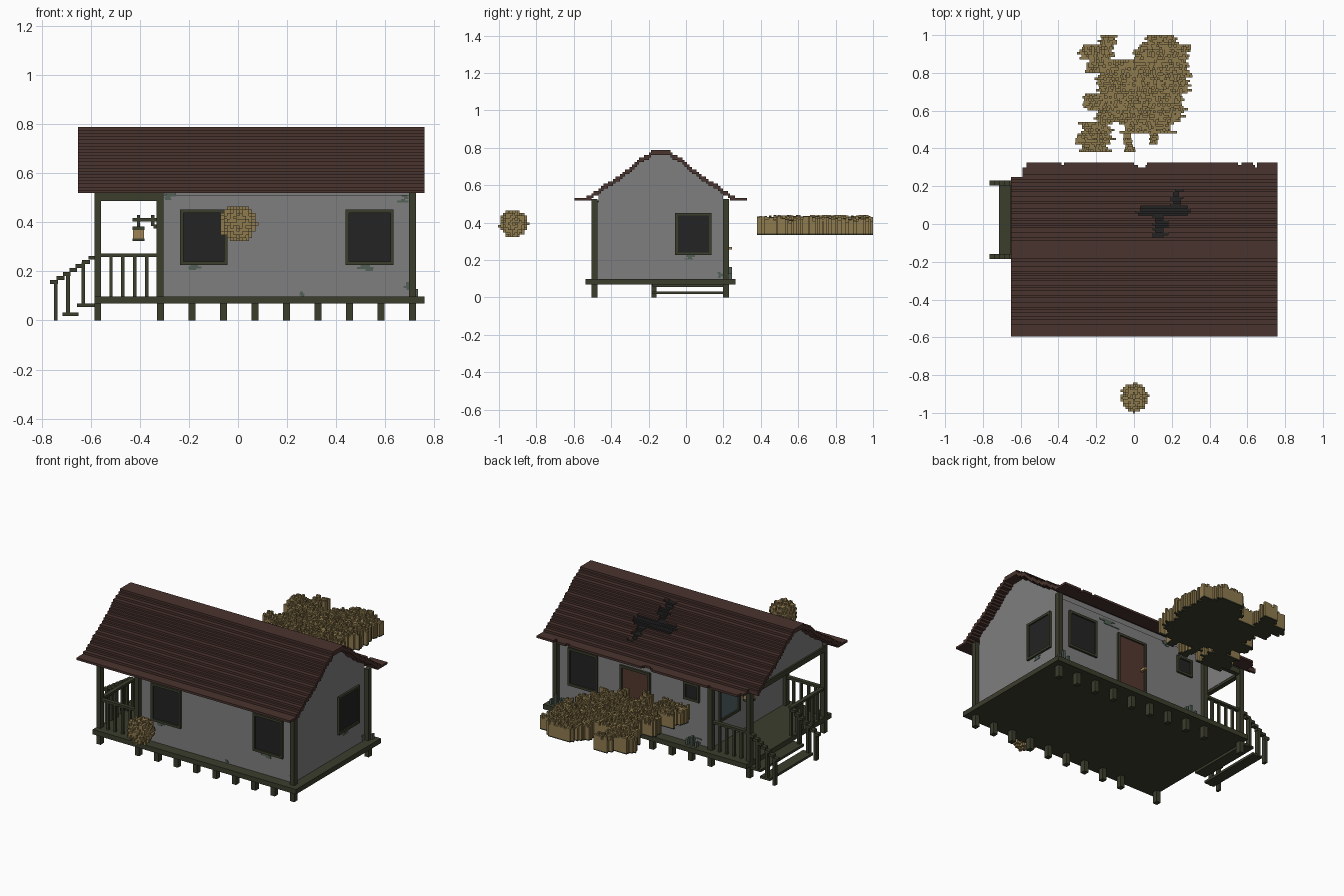
import bpy, bmesh, math, random
from mathutils import Matrix, Vector

if "Cube" in bpy.data.objects:
    bpy.data.objects.remove(bpy.data.objects["Cube"])

random.seed(4)
V = 0.0128  # voxel size


def mat(name, r, g, b):
    m = bpy.data.materials.new(name)
    lin = [((c / 255 + 0.055) / 1.055) ** 2.4 for c in (r, g, b)]
    m.diffuse_color = (*lin, 1)
    m.use_nodes = True
    m.node_tree.nodes["Principled BSDF"].inputs["Base Color"].default_value = m.diffuse_color
    return m


WOOD = mat("dark olive wood", 59, 61, 44)
ROOF = mat("brown roof", 73, 51, 45)
WALL = mat("grey plaster", 127, 127, 127)
PANE = mat("black pane", 35, 35, 36)
GRASS = mat("dry grass", 143, 123, 79)
DOOR = mat("brown door", 84, 56, 47)
MOSS = mat("green grey moss", 82, 97, 86)
GLASS = mat("blue grey glass", 82, 98, 104)
LAMP = mat("lamp tan", 160, 132, 84)


def boxes(name, material, items):
    """One object from boxes given as (x0, x1, y0, y1, z0, z1)."""
    bm = bmesh.new()
    for x0, x1, y0, y1, z0, z1 in items:
        size = Matrix.Diagonal((x1 - x0, y1 - y0, z1 - z0, 1))
        centre = Matrix.Translation(((x0 + x1) / 2, (y0 + y1) / 2, (z0 + z1) / 2))
        bmesh.ops.create_cube(bm, size=1, matrix=centre @ size)
    me = bpy.data.meshes.new(name)
    bm.to_mesh(me)
    bm.free()
    me.materials.append(material)
    ob = bpy.data.objects.new(name, me)
    bpy.context.collection.objects.link(ob)
    return ob


# Roof profile: distance from ridge -> height
PROFILE = [(0, .787), (.045, .787), (.06, .77), (.1, .75), (.15, .707), (.2, .667), (.25, .632),
           (.3, .602), (.34, .575), (.375, .548), (.41, .531), (.5, .531)]
RIDGE = -0.135


def roof_z(y):
    d = abs(y - RIDGE)
    for (a, za), (b, zb) in zip(PROFILE, PROFILE[1:]):
        if d <= b:
            z = za + (zb - za) * (d - a) / (b - a)
            return .787 - round((.787 - z) / V) * V


def hole(y):
    for y0, y1, x0, x1 in [(.1, .18, .195, .26), (.04, .1, .01, .31), (-.07, .04, .1, .18)]:
        if y0 <= y < y1:
            return x0 + random.choice((0, V, 2 * V)), x1 - random.choice((0, V, 2 * V))


# Roof courses, with a burnt hole and a ragged back eave
shingles, burnt, gable, porch_gable = [], [], [], []
for i in range(-36, 36):
    y0 = RIDGE + i * V
    y1, yc = y0 + V, y0 + V / 2
    top = roof_z(yc)
    bot = max(.518, top - 2 * V)
    spans = [(-.652, .76)]
    if hole(yc):
        a, b = hole(yc)
        spans = [(-.652, a), (b, .76)]
        burnt.append((a, b, y0, y1, bot, top - V * .8))
    elif i == 35:
        spans = [(-.57, -.385), (-.37, 0), (.07, .55), (.57, .63), (.65, .76)]
    elif i == 34:
        spans = [(-.57, .02), (.06, .64), (.65, .76)]
    elif yc > .25:
        spans = [(-.59, .76)]
    shingles += [(a, b, y0, y1, bot, top) for a, b in spans]
    if -.474 < yc < .2:
        gable.append((-.31, .70, y0, y1, .5, bot + .004))
        porch_gable.append((-.575, -.555, y0, y1, .5, bot + .004))
boxes("roof", ROOF, shingles)
boxes("roof_burnt_hole", PANE, burnt)
boxes("gable_walls", WALL, gable)
boxes("porch_gable", WALL, porch_gable)
boxes("house_walls", WALL, [(-.31, .70, -.476, .204, .09, .51)])

# Floor, stilts, posts and beams
YF, YB = -.488, .214
PX = (-.571, -.318, .710)
boxes("floor", WOOD, [(-.585, .76, -.538, .265, .069, .098)])
stilt_x = [-.571] + [-.316 + .1284 * k for k in range(9)]
boxes("stilts", WOOD, [(x - .014, x + .014, y - .016, y + .016, 0, .075)
                       for x in stilt_x for y in (YF, YB)])
boxes("corner_posts", WOOD, [(x - .014, x + .014, y - .016, y + .016, .09, .525)
                             for x in PX for y in (YF, YB)])
boxes("porch_beams", WOOD, [(-.585, -.31, y - .014, y + .014, .487, .518) for y in (YF, YB)]
      + [(-.585, -.557, YF, YB, .487, .518)])

# Porch railings
rails, bal = [], []
for y in (YF, YB):
    rails.append((-.571, -.318, y - .012, y + .012, .258, .272))
    bal += [(x - .007, x + .007, y - .007, y + .007, .09, .262) for x in (-.517, -.47, -.42, -.372)]
rails.append((-.583, -.559, YF, -.17, .258, .272))
bal += [(-.578, -.564, y - .007, y + .007, .09, .262) for y in (-.43, -.38, -.33, -.28, -.23, -.18)]
boxes("porch_rails", WOOD, rails)
boxes("porch_balusters", WOOD, bal)

# Stairs on the left with stepped handrails
boxes("stair_treads", WOOD, [(-.715, -.650, -.18, .228, .018, .032),
                             (-.655, -.583, -.18, .228, .055, .069)])
hand = []
for y in (-.172, .218):
    hand += [(x - .008, x + .008, y - .013, y + .013, z0, z1)
             for x, z0, z1 in ((-.742, 0, .16), (-.692, .02, .195), (-.63, .06, .235))]
    hand += [(-.765 + .026 * k, -.733 + .026 * k, y - .013, y + .013, .148 + .0165 * k, .164 + .0165 * k)
             for k in range(7)]
boxes("stair_handrails", WOOD, hand)


# Windows and door: axis 'y' faces front/back, 'x' faces the ends
def panel(name, axis, pos, out, a0, a1, z0, z1, material, t=.014):
    def plate(a, b, c, d, depth):
        p, q = sorted((pos - out * .004, pos + out * depth))
        return (a, b, p, q, c, d) if axis == 'y' else (p, q, a, b, c, d)
    boxes(name + "_infill", material, [plate(a0, a1, z0, z1, .004)])
    boxes(name + "_frame", WOOD, [plate(a0, a0 + t, z0, z1, .012), plate(a1 - t, a1, z0, z1, .012),
                                  plate(a0, a1, z0, z0 + t, .012), plate(a0, a1, z1 - t, z1, .012)])


F, B = -.476, .204
panel("front_left_window", 'y', F, -1, -.236, -.042, .226, .452, PANE)
panel("front_right_window", 'y', F, -1, .438, .634, .226, .452, PANE)
panel("back_window", 'y', B, 1, .438, .634, .226, .452, PANE)
panel("back_small_window", 'y', B, 1, -.235, -.13, .35, .455, PANE)
panel("back_door", 'y', B, 1, .09, .29, .095, .44, DOOR)
panel("right_window", 'x', .70, 1, -.058, .137, .226, .452, PANE)
panel("porch_window", 'x', -.31, -1, -.058, .137, .226, .452, GLASS)
boxes("door_handle", LAMP, [(.115, .13, B, .245, .255, .27)])

# Hanging porch lamp on a bracket
LY = -.02
boxes("lamp_bracket", WOOD, [(-.43, -.31, LY - .008, LY + .008, .402, .416),
                             (-.345, -.31, LY - .008, LY + .008, .375, .39),
                             (-.355, -.34, LY - .008, LY + .008, .385, .43),
                             (-.412, -.398, LY - .008, LY + .008, .38, .43),
                             (-.43, -.38, LY - .025, LY + .025, .368, .382),
                             (-.43, -.38, LY - .025, LY + .025, .323, .333)])
boxes("lamp_body", LAMP, [(-.427, -.383, LY - .022, LY + .022, .333, .368)])

# Moss patches on the walls: (side, along, height, width)
moss = []
for side, a, z, w in [('f', .52, .217, .09), ('f', -.18, .22, .06), ('f', .675, .495, .05),
                      ('f', -.28, .505, .05), ('f', .69, .14, .03), ('f', .26, .102, .02),
                      ('b', .35, .48, .12), ('b', -.2, .12, .09), ('b', .67, .12, .06),
                      ('b', -.05, .5, .06), ('r', .02, .217, .05), ('r', .18, .12, .04)]:
    for k in range(4):
        w2, c = w * random.uniform(.3, 1) / 2, a + random.uniform(-.2, .2) * w
        zz = z + (k - 2) * V * .6
        if side == 'r':
            moss.append((.697, .703, c - w2, c + w2, zz, zz + V * .6))
        else:
            y = F if side == 'f' else B
            moss.append((c - w2, c + w2, y - .003, y + .003, zz, zz + V * .6))
boxes("wall_moss", MOSS, moss)
boxes("back_weeds", MOSS, [(x, x + V, .225, .245, .098, .098 + h) for x, h in
                           ((-.24, .03), (-.21, .055), (-.18, .035), (.66, .04), (.69, .065), (.72, .03))])

# Flat dry grass patch behind the house: (y0, y1, x spans)
ROWS = [(.95, 1.0, [(-.18, -.10), (.06, .22)]), (.87, .95, [(-.29, -.12), (.01, .285)]),
        (.80, .87, [(-.24, .29)]), (.69, .80, [(-.20, .29)]), (.60, .69, [(-.26, .27)]),
        (.54, .60, [(-.20, .26)]), (.48, .54, [(-.28, -.12), (-.06, .21)]),
        (.42, .48, [(-.31, -.11), (-.06, -.01), (.08, .13)]), (.38, .42, [(-.28, -.13), (-.05, 0)])]
blades, base = [], []
for y0, y1, spans in ROWS:
    n = max(1, round((y1 - y0) / V))
    s = (y1 - y0) / n
    for j in range(n):
        y = y0 + j * s
        for a, b in spans:
            jit = min(.02, (b - a) / 6)
            a2, b2 = a + random.uniform(-jit, jit), b + random.uniform(-jit, jit)
            a2, b2 = max(a2, -.312), min(b2, .31)
            base.append((a2, b2, y, y + s, .334, .341))
            m = max(1, round((b2 - a2) / V))
            w = (b2 - a2) / m
            for k in range(m):
                x = a2 + k * w
                wave = math.sin(x * 31 + y * 17) + math.sin(y * 37 - x * 13)
                top = .42 + .006 * wave + random.choice((-.013, 0, 0, .01))
                blades.append((x, x + w, y, y + s, .341, min(top, .445)))
boxes("grass_patch", GRASS, blades)
boxes("grass_patch_base", WOOD, base)

# Round dry bush in front
ball = []
c = Vector((0, -.921, .393))
for i in range(-6, 7):
    for j in range(-6, 7):
        for k in range(-6, 7):
            d = math.sqrt(i * i + j * j + k * k)
            if d < 4.7 + random.uniform(0, 1.4) and d < 6.1 and d > 2.5:
                p = c + Vector((i, j, k)) * V
                h = V / 2
                ball.append((p.x - h, p.x + h, p.y - h, p.y + h, p.z - h, p.z + h))
boxes("dry_bush", GRASS, ball)
